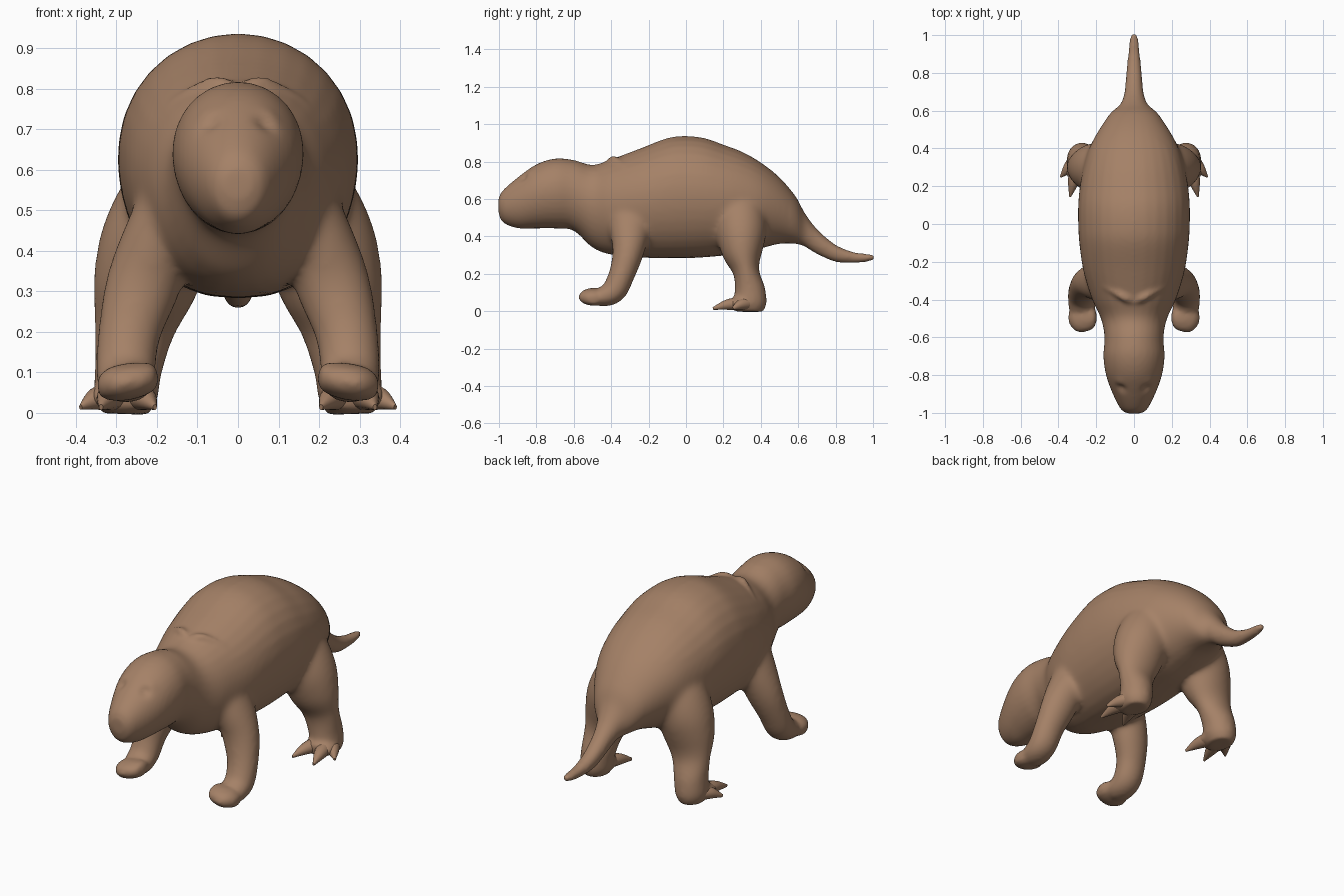
import bpy, bmesh, math
from mathutils import Vector

if "Cube" in bpy.data.objects:
    bpy.data.objects.remove(bpy.data.objects["Cube"])

fur = bpy.data.materials.new("brown_fur")
fur.use_nodes = True
COLOR = (0.375, 0.22, 0.135, 1)
fur.diffuse_color = COLOR
fur.node_tree.nodes["Principled BSDF"].inputs["Base Color"].default_value = COLOR


def spline(points, steps=5):
    """Catmull-Rom interpolation of equal-length tuples."""
    out = []
    for i in range(len(points) - 1):
        a, b = points[max(i - 1, 0)], points[i]
        c, d = points[i + 1], points[min(i + 2, len(points) - 1)]
        for s in range(steps):
            t = s / steps
            out.append([0.5 * (2 * q + (r - p) * t + (2 * p - 5 * q + 4 * r - u) * t * t
                               + (3 * q - p - 3 * r + u) * t ** 3)
                        for p, q, r, u in zip(a, b, c, d)])
    return out + [list(points[-1])]


def loft(bm, stations, upright=False, flat=0.0, egg=0.0, sides=32):
    """Closed skin through stations of (x, y, z, half width, half depth)."""
    rows = spline(stations)
    rings = []
    for i, (x, y, z, w, h) in enumerate(rows):
        ahead, behind = rows[min(i + 1, len(rows) - 1)], rows[max(i - 1, 0)]
        along = (Vector(ahead[:3]) - Vector(behind[:3])).normalized()
        side, up = Vector((1, 0, 0)), Vector((0, 0, 1))
        if not upright:
            side = (side - along * along.x).normalized()
            up = side.cross(along)
        w, h = max(w, 0.002), max(h, 0.002)
        ring = []
        for k in range(sides):
            a = math.tau * k / sides
            c, s = math.cos(a), math.sin(a)
            # Wide rings get a flatter underside
            power = 1 - flat * min(1, (w / .29) ** 2) if s < 0 else 1
            c = math.copysign(abs(c) ** power, c) * (1 + egg * s)
            ring.append(bm.verts.new(Vector((x, y, z)) + side * w * c + up * h * s))
        rings.append(ring)
    faces = [bm.faces.new(rings[0]), bm.faces.new(rings[-1][::-1])]
    for r, q in zip(rings, rings[1:]):
        for k in range(sides):
            n = (k + 1) % sides
            faces.append(bm.faces.new((r[k], q[k], q[n], r[n])))
    bmesh.ops.recalc_face_normals(bm, faces=faces)


def finish(bm, name):
    mesh = bpy.data.meshes.new(name)
    bm.to_mesh(mesh)
    bm.free()
    mesh.materials.append(fur)
    obj = bpy.data.objects.new(name, mesh)
    bpy.context.collection.objects.link(obj)
    bpy.ops.object.select_all(action='DESELECT')
    obj.select_set(True)
    bpy.context.view_layer.objects.active = obj
    return obj


skin = bmesh.new()

# Head, trunk and tail: (y, underside, top, half width)
profile = [
    (-1.003, .53, .60, .035), (-.98, .475, .645, .07), (-.9, .443, .715, .112),
    (-.8, .442, .785, .148), (-.7, .442, .816, .162), (-.6, .43, .808, .156),
    (-.5, .34, .782, .175), (-.4, .302, .812, .222), (-.25, .287, .868, .268),
    (-.1, .283, .925, .290), (0, .283, .936, .296), (.1, .288, .925, .296),
    (.2, .297, .89, .287), (.3, .31, .852, .268), (.4, .335, .795, .238), (.5, .36, .715, .185),
    (.585, .36, .615, .126), (.635, .345, .525, .072), (.7, .305, .44, .05),
    (.8, .263, .355, .041), (.9, .258, .315, .031), (.97, .264, .307, .024), (1.008, .275, .3, .016)]
loft(skin, [(0, y, (lo + hi) / 2, w, (hi - lo) / 2) for y, lo, hi, w in profile],
     upright=True, flat=0.2, egg=0.06)

for s in (-1, 1):
    # Front leg, bending down to the wrist
    loft(skin, [(s * x, y, z, w, d) for x, y, z, w, d in (
        (.11, -.30, .61, .06, .08), (.15, -.30, .53, .085, .11), (.192, -.30, .43, .092, .108),
        (.235, -.31, .315, .092, .084), (.267, -.342, .20, .077, .069),
        (.277, -.385, .11, .073, .066), (.275, -.45, .076, .068, .052), (.27, -.49, .078, .045, .035))])
    # Blunt front paw, its inner edge raised
    loft(skin, [(s * x, -.495, z, h, d) for x, z, h, d in (
        (.198, .092, .02, .02), (.212, .09, .034, .055), (.25, .081, .044, .075),
        (.30, .072, .044, .077), (.332, .063, .032, .05), (.346, .06, .018, .02))])
    # Hind leg, from broad thigh to heel
    loft(skin, [(s * x, y, z, w, d) for x, y, z, w, d in (
        (.10, .29, .66, .08, .09), (.155, .29, .54, .125, .13), (.20, .295, .42, .14, .135),
        (.232, .302, .31, .128, .108), (.255, .322, .21, .1, .07),
        (.27, .342, .11, .083, .082), (.277, .342, .04, .078, .088), (.279, .342, -.003, .058, .07))])
    # Hind foot pad
    loft(skin, [(s * x, y, z, w, d) for x, y, z, w, d in (
        (.28, .38, .045, .06, .045), (.283, .29, .042, .082, .042), (.285, .24, .034, .065, .03))])
    # Skin fold across the nape
    loft(skin, [(s * x, y, z, r, r) for x, y, z, r in (
        (.0, -.41, .795, .016), (.05, -.39, .81, .021),
        (.10, -.36, .795, .018), (.16, -.33, .765, .012))])

# Fuse the parts into one soft skin, blending shoulders and hips most
body = finish(skin, "body")
remesh = body.modifiers.new("fuse", 'REMESH')
remesh.mode = 'VOXEL'
remesh.voxel_size = 0.011
bpy.ops.object.modifier_apply(modifier="fuse")
joints = body.vertex_groups.new(name="joints")
for v in body.data.vertices:
    x, y, z = v.co
    weight = min(1, max(0, (z - .26) / .1)) * min(1, max(0, (abs(x) - .08) / .06))
    if -.48 < y < .56 and z < .72:
        joints.add([v.index], weight, 'REPLACE')
for name, count, group in (("blend", 22, "joints"), ("soften", 7, "")):
    smooth = body.modifiers.new(name, 'SMOOTH')
    smooth.factor = 0.5
    smooth.iterations = count
    smooth.vertex_group = group
    bpy.ops.object.modifier_apply(modifier=name)

# Shallow eye hollows with a brow above
for v in body.data.vertices:
    p = v.co
    for s in (-1, 1):
        eye = math.exp(-(p - Vector((s * .068, -.87, .715))).length_squared / .0007)
        brow = math.exp(-(p - Vector((s * .088, -.845, .745))).length_squared / .0009)
        v.co += Vector((s * .4, -.7, .5)) * (.005 * brow - .012 * eye)
if not body.data.materials:
    body.data.materials.append(fur)
bpy.ops.object.shade_smooth()

# Three splayed hind claws on each foot
for s, label in ((1, "left"), (-1, "right")):
    claws = bmesh.new()
    for root, tip in (((.315, .33), (.388, .25)), ((.305, .29), (.338, .145)),
                      ((.25, .29), (.205, .16))):
        mid = [(a + b) / 2 for a, b in zip(root, tip)]
        loft(claws, [(s * root[0], root[1], .042, .04, .036), (s * mid[0], mid[1], .034, .028, .027),
                     (s * tip[0], tip[1], .014, .005, .007)], sides=16)
    finish(claws, label + "_hind_claws")
    bpy.ops.object.shade_smooth_by_angle(angle=math.radians(50))
